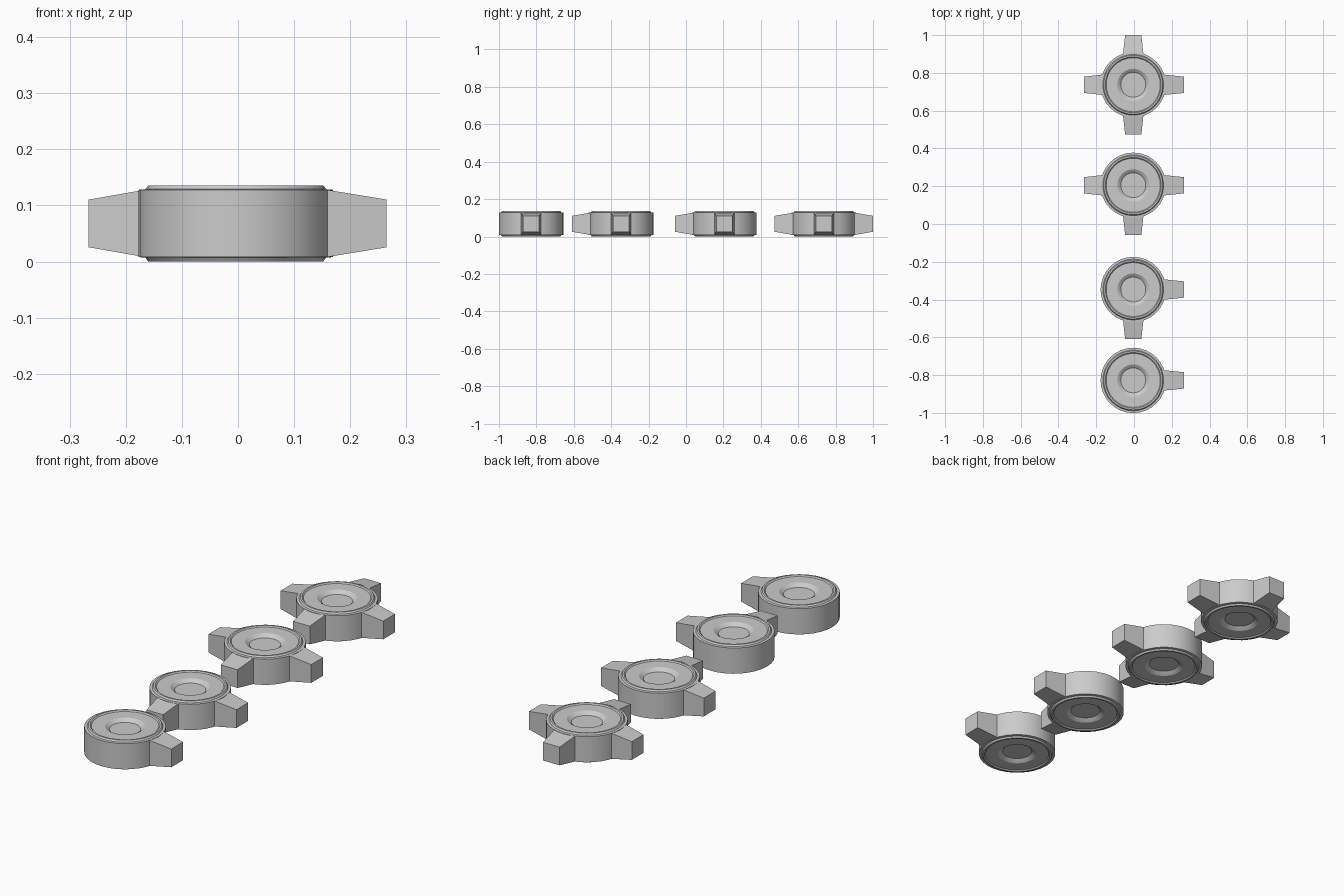
import bpy, bmesh, math
from mathutils import Matrix, Vector

if "Cube" in bpy.data.objects:
    bpy.data.objects.remove(bpy.data.objects["Cube"])

MID = 0.068          # half of the total thickness
SEG = 32
CX = -0.004          # hub centre in x

# half profile of the hub (radius, height above mid plane), outside to centre
HALF = [(0.173, 0.060), (0.161, 0.061), (0.156, 0.068), (0.148, 0.068),
        (0.143, 0.063), (0.137, 0.063), (0.085, 0.062), (0.078, 0.058),
        (0.066, 0.048)]


def make_object(name, bm, loc):
    bmesh.ops.recalc_face_normals(bm, faces=bm.faces)
    me = bpy.data.meshes.new(name)
    bm.to_mesh(me)
    bm.free()
    ob = bpy.data.objects.new(name, me)
    bpy.context.collection.objects.link(ob)
    ob.location = loc
    bpy.context.view_layer.objects.active = ob
    ob.select_set(True)
    bpy.ops.object.shade_smooth_by_angle(angle=math.radians(25))
    ob.select_set(False)
    return ob


def hub(name, loc):
    """Lathed disc with a raised rim and a dished centre on both sides."""
    bm = bmesh.new()
    profile = [(r, -h) for r, h in reversed(HALF)] + HALF
    rings = []
    for r, h in profile:
        rings.append([bm.verts.new((r * math.cos(2 * math.pi * i / SEG),
                                    r * math.sin(2 * math.pi * i / SEG), h))
                      for i in range(SEG)])
    for a, b in zip(rings, rings[1:]):
        for i in range(SEG):
            j = (i + 1) % SEG
            bm.faces.new((a[i], a[j], b[j], b[i]))
    bm.faces.new(rings[0])
    bm.faces.new(rings[-1])
    make_object(name, bm, loc)


def tooth(name, loc, angle, tip):
    """Tapered block pointing outward from the hub."""
    bm = bmesh.new()
    bmesh.ops.create_cube(bm, size=2)
    for v in bm.verts:
        outer = v.co.x > 0
        v.co = Vector((tip if outer else 0.162,
                       math.copysign(0.043 if outer else 0.054, v.co.y),
                       math.copysign(0.0425 if outer else 0.060, v.co.z)))
    bm.transform(Matrix.Rotation(math.radians(angle), 4, 'Z'))
    make_object(name, bm, loc)


# centre y of each gear with its teeth {angle: tip radius}
gears = [
    (-0.828, {0: 0.269}),
    (-0.347, {0: 0.269, 270: 0.262}),
    (0.205, {0: 0.269, 180: 0.262, 270: 0.264}),
    (0.737, {0: 0.269, 90: 0.263, 180: 0.262, 270: 0.263}),
]
for n, (y, teeth) in enumerate(gears, 1):
    loc = (CX, y, MID)
    hub(f"gear_{n}_hub", loc)
    for angle, tip in teeth.items():
        tooth(f"gear_{n}_tooth_{angle}", loc, angle, tip)
